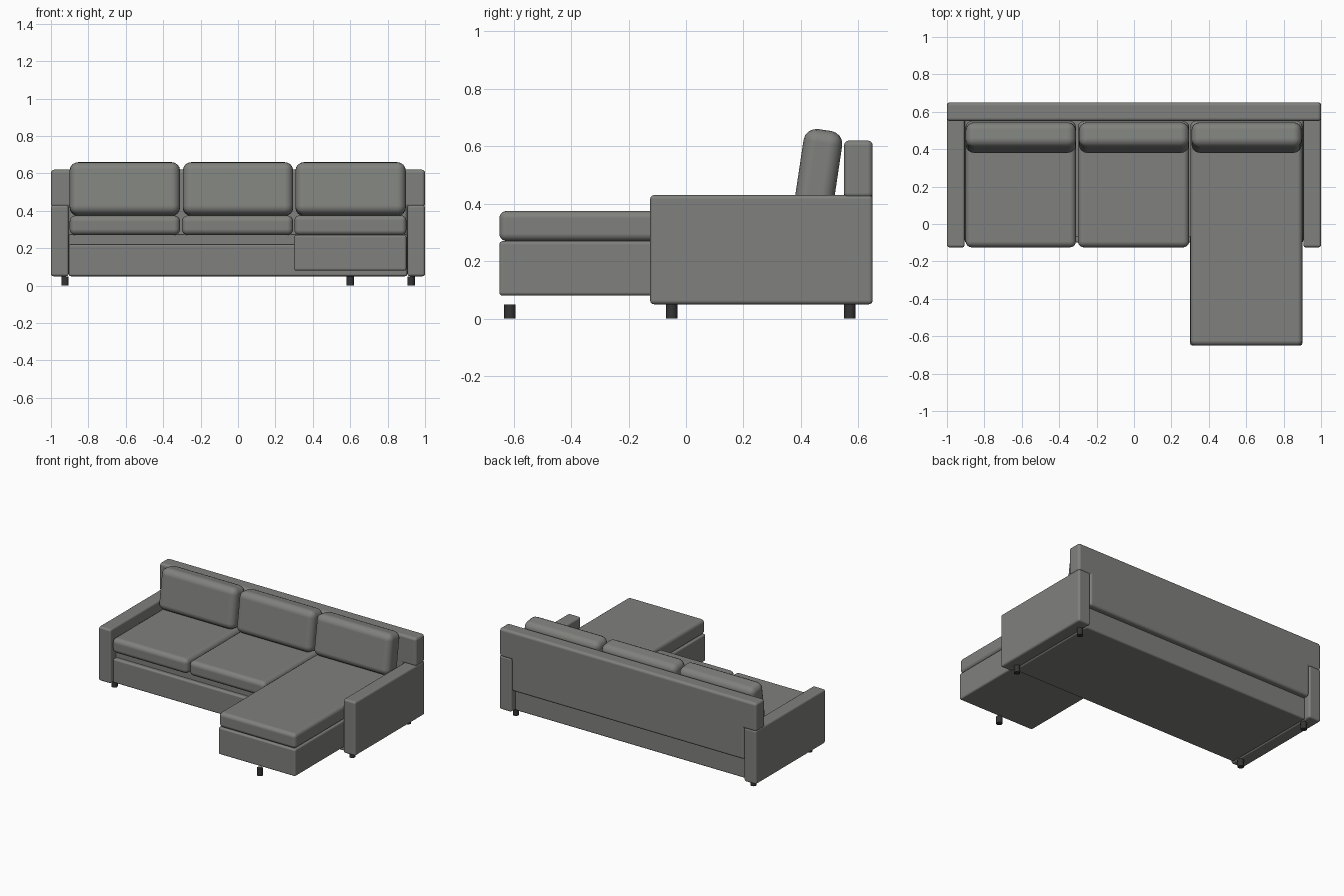
import bpy, bmesh, math

cube = bpy.data.objects.get("Cube")
if cube:
    bpy.data.objects.remove(cube, do_unlink=True)


def material(name, colour):
    mat = bpy.data.materials.new(name)
    mat.use_nodes = True
    mat.diffuse_color = (*colour, 1)
    bsdf = next(n for n in mat.node_tree.nodes if n.type == 'BSDF_PRINCIPLED')
    bsdf.inputs["Base Color"].default_value = (*colour, 1)
    bsdf.inputs["Roughness"].default_value = 0.9
    return mat


fabric = material("grey fabric", (0.215, 0.22, 0.205))
dark = material("dark leg", (0.035, 0.035, 0.035))


def finish(name, bm, mat, radius=0.0, segments=4):
    """Turn a bmesh into a smooth-shaded object with rounded edges."""
    bmesh.ops.recalc_face_normals(bm, faces=bm.faces)
    mesh = bpy.data.meshes.new(name)
    bm.to_mesh(mesh)
    bm.free()
    mesh.materials.append(mat)
    obj = bpy.data.objects.new(name, mesh)
    bpy.context.collection.objects.link(obj)
    bpy.ops.object.select_all(action='DESELECT')
    obj.select_set(True)
    bpy.context.view_layer.objects.active = obj
    bpy.ops.object.shade_smooth_by_angle(angle=math.radians(35))
    if radius:
        bevel = obj.modifiers.new("rounded edges", 'BEVEL')
        bevel.width = radius
        bevel.segments = segments
        bevel.harden_normals = True
    return obj


def box(name, x, y, z, radius):
    """Rounded box from its (min, max) range on each axis."""
    bm = bmesh.new()
    bmesh.ops.create_cube(bm, size=1)
    for v in bm.verts:
        for i, (lo, hi) in enumerate((x, y, z)):
            v.co[i] = hi if v.co[i] > 0 else lo
    return finish(name, bm, fabric, radius)


# Arms
for side, s in (("left", 1), ("right", -1)):
    box(side + "_arm", sorted((s * 0.905, s)), (-0.125, 0.65), (0.05, 0.43), 0.014)

# Backrest: wide on top, narrowing to fit between the arms
half = [(1, 0.62), (1, 0.42), (0.905, 0.42), (0.905, 0.2)]
outline = half + [(-x, z) for x, z in reversed(half)]
bm = bmesh.new()
face = bm.faces.new([bm.verts.new((x, 0.55, z)) for x, z in outline])
grown = bmesh.ops.extrude_face_region(bm, geom=[face])["geom"]
bmesh.ops.translate(bm, vec=(0, 0.1, 0),
                    verts=[g for g in grown if isinstance(g, bmesh.types.BMVert)])
finish("backrest", bm, fabric, 0.018)

# Base rail and the deck set back above it
box("base_rail", (-0.905, 0.905), (-0.1, 0.61), (0.05, 0.22), 0.012)
box("seat_deck", (-0.905, 0.905), (-0.07, 0.6), (0.2, 0.275), 0.005)

# Chaise base
box("chaise_base", (0.3, 0.9), (-0.65, -0.06), (0.08, 0.27), 0.012)

# Seat cushions, the last one running out over the chaise
for name, x, front, radius in (
        ("right_seat_cushion", (-0.9, -0.31), -0.125, 0.032),
        ("middle_seat_cushion", (-0.3, 0.295), -0.125, 0.032),
        ("chaise_cushion", (0.302, 0.9), -0.65, 0.026)):
    box(name, x, (front, 0.55), (0.27, 0.375), radius)

# Leaning back cushions
for name, x in (("right", -0.605), ("middle", 0), ("left", 0.602)):
    cushion = box(name + "_back_cushion", (-0.295, 0.295),
                  (-0.068, 0.068), (-0.142, 0.142), 0.045)
    cushion.location = (x, 0.462, 0.516)
    cushion.rotation_euler.x = math.radians(-8.5)

# Legs
spots = [("front_left_leg", 0.925, -0.05), ("front_right_leg", -0.925, -0.05),
         ("back_left_leg", 0.925, 0.57), ("back_right_leg", -0.925, 0.57),
         ("chaise_leg", 0.6, -0.613)]
for name, x, y in spots:
    bm = bmesh.new()
    bmesh.ops.create_cone(bm, cap_ends=True, segments=16, radius1=0.02,
                          radius2=0.02, depth=0.05)
    finish(name, bm, dark).location = (x, y, 0.025)
